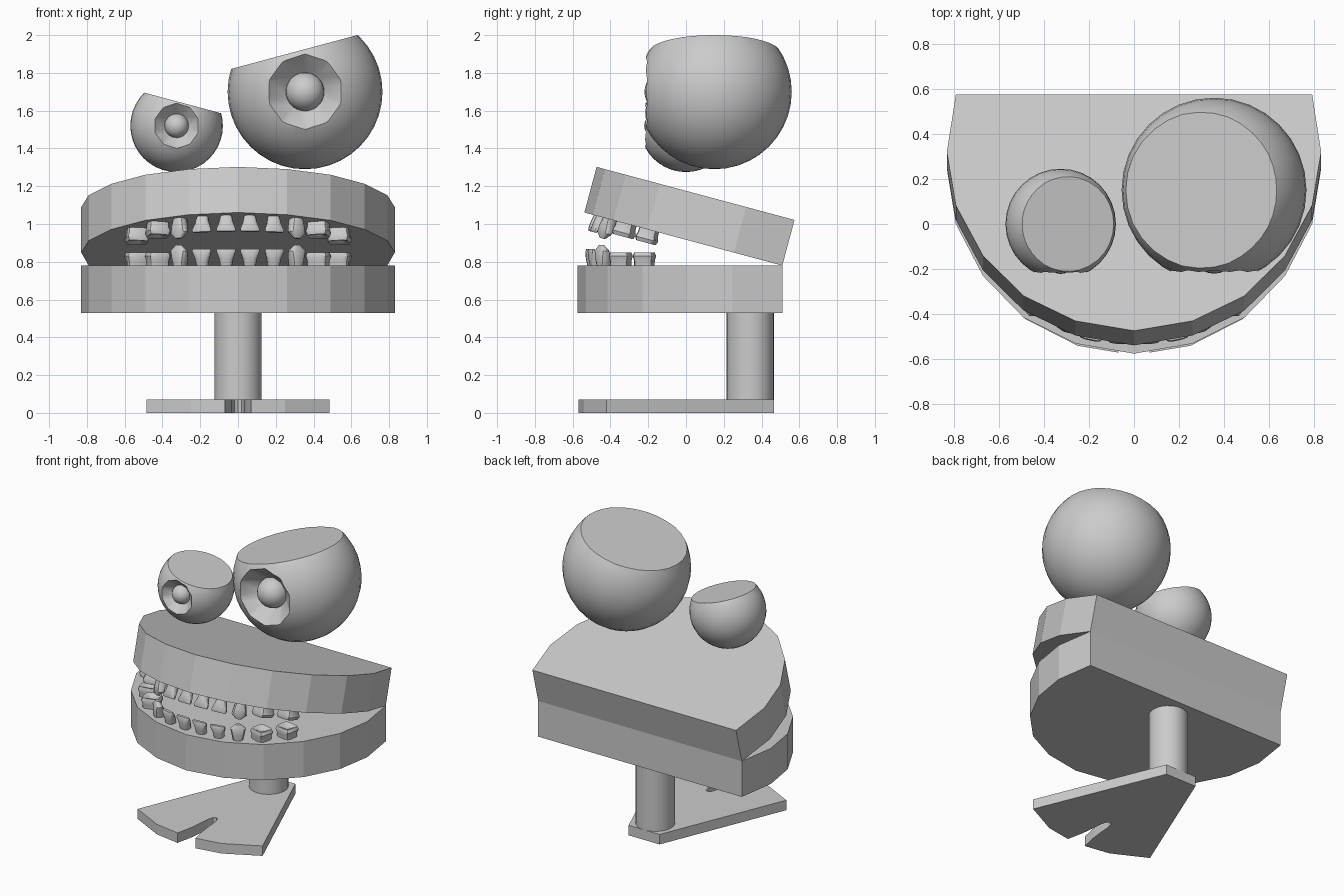
import bpy, bmesh, math
from mathutils import Matrix, Vector

if "Cube" in bpy.data.objects:
    bpy.data.objects.remove(bpy.data.objects["Cube"])

TILT = math.radians(15)
HINGE = Vector((0, 0.51, 0.78))

grey = bpy.data.materials.new("plain_grey")
grey.diffuse_color = (0.6, 0.6, 0.6, 1)
grey.use_nodes = True
grey.node_tree.nodes["Principled BSDF"].inputs["Base Color"].default_value = grey.diffuse_color


def finish(bm, name, smooth=None):
    """Turn a bmesh into a named object, optionally smooth by angle."""
    bmesh.ops.recalc_face_normals(bm, faces=bm.faces[:])
    me = bpy.data.meshes.new(name)
    bm.to_mesh(me)
    bm.free()
    me.materials.append(grey)
    ob = bpy.data.objects.new(name, me)
    bpy.context.collection.objects.link(ob)
    if smooth:
        shade(ob, smooth)
    return ob


def shade(ob, angle):
    bpy.ops.object.select_all(action='DESELECT')
    ob.select_set(True)
    bpy.context.view_layer.objects.active = ob
    bpy.ops.object.shade_smooth_by_angle(angle=math.radians(angle))


def loft(bm, rings):
    """Skin a list of closed rings and cap both ends."""
    loops = [[bm.verts.new(p) for p in r] for r in rings]
    n = len(loops[0])
    for a, b in zip(loops, loops[1:]):
        for i in range(n):
            j = (i + 1) % n
            bm.faces.new((a[i], a[j], b[j], b[i]))
    bm.faces.new(loops[0][::-1])
    bm.faces.new(loops[-1])


def slab(name, half, z0, z1):
    """Extrude an outline, given as its right half from front to back."""
    outline = half + [(-x, y) for x, y in reversed(half) if x > 0]
    bm = bmesh.new()
    loft(bm, [[(x, y, z) for x, y in outline] for z in (z0, z1)])
    return finish(bm, name)


# Upper jaw is the lower jaw's block opened about the back hinge
open_jaw = Matrix.Translation(HINGE) @ Matrix.Rotation(-TILT, 4, 'X') @ Matrix.Translation(-HINGE)
jaw = [(0, -0.575), (0.26, -0.53), (0.49, -0.415), (0.67, -0.23),
       (0.79, 0.0), (0.83, 0.245), (0.79, 0.51)]
slab("lower_jaw", jaw, 0.53, 0.78)
slab("upper_jaw", jaw, 0.78, 1.03).data.transform(open_jaw)

# Foot with a rounded notch between two toes
notch = [(0, -0.24), (0.018, -0.25), (0.03, -0.29), (0.035, -0.36), (0.045, -0.45)]
slab("foot", notch + [(0.07, -0.57), (0.25, -0.54), (0.485, -0.42), (0.12, 0.465)], 0, 0.07)

# Leg
bm = bmesh.new()
bmesh.ops.create_cone(bm, cap_ends=True, segments=32, radius1=0.125, radius2=0.125, depth=0.48,
                      matrix=Matrix.Translation((0, 0.34, 0.30)))
finish(bm, "leg", 30)


def eye(name, centre, r, side, cut, ring, pupil):
    """Ball with a slanted flat top, a ten-sided dished iris and a domed pupil."""
    c = Vector(centre)
    bm = bmesh.new()
    bmesh.ops.create_uvsphere(bm, u_segments=32, v_segments=20, radius=r)
    normal = Vector((-side * math.sin(TILT), 0, math.cos(TILT)))
    res = bmesh.ops.bisect_plane(bm, geom=bm.verts[:] + bm.edges[:] + bm.faces[:],
                                 plane_co=normal * cut, plane_no=normal, clear_outer=True)
    bmesh.ops.holes_fill(bm, edges=[e for e in res["geom_cut"] if isinstance(e, bmesh.types.BMEdge)])
    bm.transform(Matrix.Translation(c))
    ball = finish(bm, name)

    # dish cutter: straight in front of the ball, tapering inside it
    face_y = c.y - math.sqrt(r * r - ring * ring)
    floor_y = face_y + ring * 0.5
    profile = [(face_y - 0.2, ring), (face_y, ring), (floor_y, pupil * 0.9)]
    bm = bmesh.new()
    loft(bm, [[(c.x + q * math.sin(i * math.tau / 10), y, c.z + q * math.cos(i * math.tau / 10))
               for i in range(10)] for y, q in profile])
    cutter = finish(bm, name + "_cutter")
    cutter.hide_render = True
    mod = ball.modifiers.new("dish", 'BOOLEAN')
    mod.operation = 'DIFFERENCE'
    mod.solver = 'EXACT'
    mod.object = cutter
    bpy.context.view_layer.objects.active = ball
    bpy.ops.object.modifier_apply(modifier="dish")
    bpy.data.objects.remove(cutter)
    shade(ball, 30)

    bm = bmesh.new()
    bmesh.ops.create_uvsphere(bm, u_segments=24, v_segments=14, radius=pupil,
                              matrix=Matrix.Translation((c.x, face_y + pupil * 0.88, c.z)))
    finish(bm, name + "_pupil", 40)


eye("large_eye", (0.355, 0.15, 1.70), 0.41, 1, 0.218, 0.2, 0.102)
eye("small_eye", (-0.325, 0.0, 1.52), 0.245, -1, 0.125, 0.12, 0.064)


def oval(w, d, z, y=0.0, power=0.7):
    """Rounded-box ring of twelve points."""
    pts = []
    for i in range(12):
        a = math.tau * (i + 0.5) / 12
        ca, sa = math.cos(a), math.sin(a)
        pts.append((w / 2 * math.copysign(abs(ca) ** power, ca),
                    y + d / 2 * math.copysign(abs(sa) ** power, sa), z))
    return pts


# Ring stacks for each tooth kind: flared incisor, pointed canine, dished molar
INCISOR = [oval(0.06, 0.06, -0.01), oval(0.075, 0.06, 0.035, -0.01),
           oval(0.105, 0.035, 0.075, -0.025), oval(0.098, 0.02, 0.088, -0.027)]
CANINE = [oval(0.06, 0.07, -0.01), oval(0.085, 0.07, 0.04, -0.005),
          oval(0.10, 0.05, 0.078, -0.012), oval(0.035, 0.02, 0.108, -0.015)]
MOLAR = [oval(0.10, 0.11, -0.01, 0, 0.45), oval(0.102, 0.112, 0.025, 0, 0.45),
         oval(0.115, 0.128, 0.05, 0, 0.45), oval(0.10, 0.11, 0.07, 0, 0.45),
         oval(0.07, 0.08, 0.068, 0, 0.45), oval(0.03, 0.035, 0.052, 0, 0.45)]

# Right half of the row: kind, x, y, turn outwards in degrees
ROW = [("incisor", INCISOR, 0.062, -0.49, 3), ("incisor", INCISOR, 0.187, -0.475, 12),
       ("canine", CANINE, 0.305, -0.435, 35), ("molar", MOLAR, 0.425, -0.345, 75),
       ("molar", MOLAR, 0.535, -0.22, 80)]

for row in ("lower", "upper"):
    for side in (1, -1):
        for i, (kind, rings, x, y, turn) in enumerate(ROW):
            bm = bmesh.new()
            loft(bm, rings)
            place = (Matrix.Translation((side * x, y, 0.78))
                     @ Matrix.Rotation(math.radians(side * turn), 4, 'Z'))
            if row == "upper":
                place = open_jaw @ place @ Matrix.Scale(-1, 4, (0, 0, 1))
            bm.transform(place)
            finish(bm, f"{row}_{kind}_{'right' if side > 0 else 'left'}_{i + 1}", 35)
